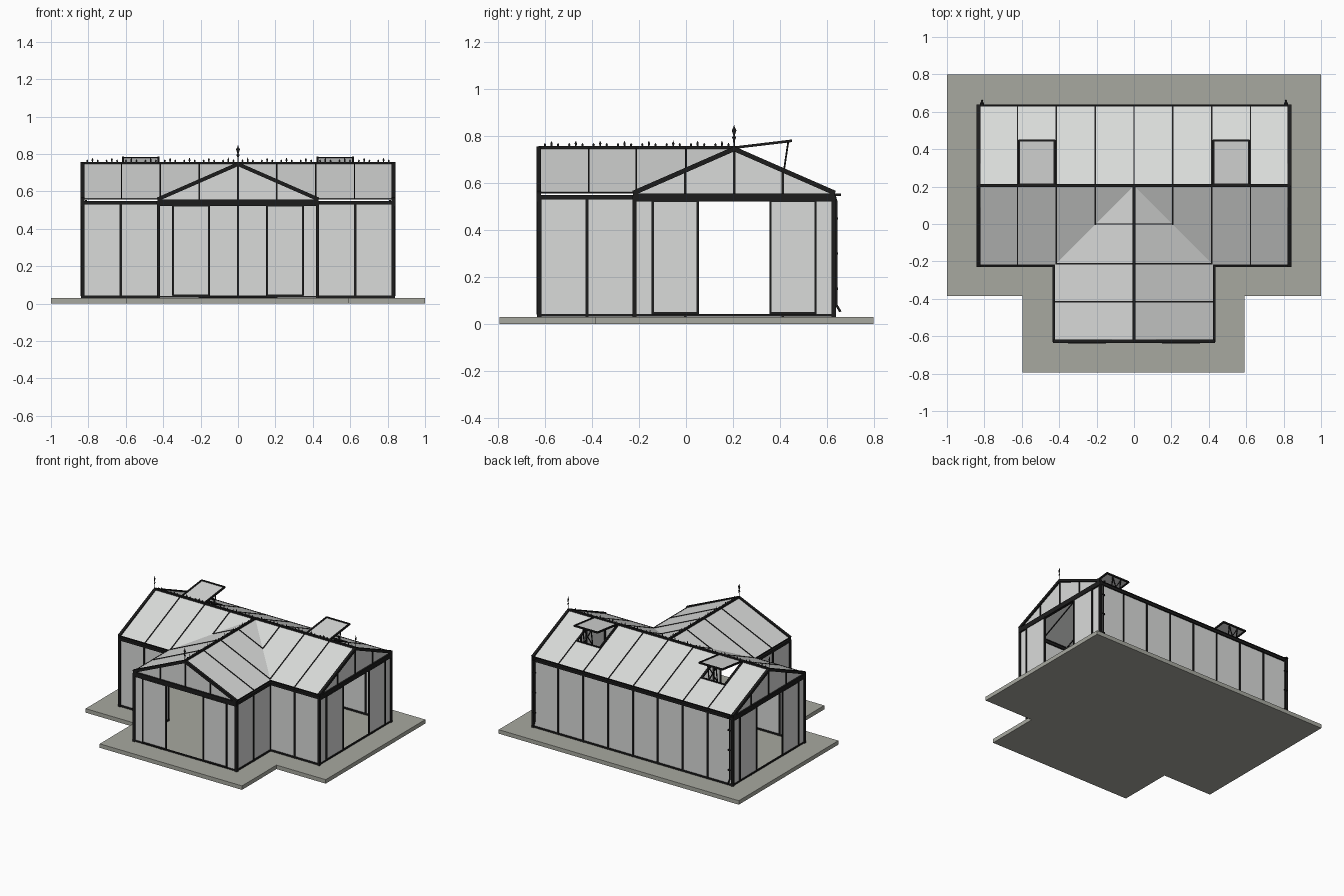
import bpy, bmesh
from mathutils import Vector, Matrix

cube = bpy.data.objects.get("Cube")
if cube:
    bpy.data.objects.remove(cube, do_unlink=True)


def material(name, rgb):
    m = bpy.data.materials.new(name)
    m.use_nodes = True
    m.diffuse_color = (*rgb, 1)
    m.node_tree.nodes["Principled BSDF"].inputs["Base Color"].default_value = (*rgb, 1)
    return m


STONE = material("stone grey", (0.39, 0.395, 0.35))
METAL = material("black metal", (0.012, 0.012, 0.012))
GLASS = material("pale glass", (0.70, 0.71, 0.70))

# Main dimensions
LENGTH, HALF, MID, FRONT = 0.83, 0.425, 0.205, -0.625
FLOOR, EAVE, ROOF, RIDGE = 0.03, 0.54, 0.56, 0.75
BAY = 0.2075
BACK, INNER = MID + HALF, MID - HALF
SIDES = (-1, 1)


def finish(name, bm, mat):
    mesh = bpy.data.meshes.new(name)
    bm.to_mesh(mesh)
    bm.free()
    mesh.materials.append(mat)
    ob = bpy.data.objects.new(name, mesh)
    bpy.context.collection.objects.link(ob)
    return ob


def bars(name, pairs, width):
    """Square metal bars between pairs of points."""
    bm = bmesh.new()
    for a, b in pairs:
        a, b = Vector(a), Vector(b)
        d = b - a
        rot = d.to_track_quat('Z', 'Y').to_matrix().to_4x4()
        size = Matrix.Diagonal((width, width, d.length + width * 0.5, 1))
        bmesh.ops.create_cube(bm, size=1, matrix=Matrix.Translation((a + b) / 2) @ rot @ size)
    return finish(name, bm, METAL)


def panes(name, polys, mat=GLASS):
    """Flat sheets from outlines."""
    bm = bmesh.new()
    for poly in polys:
        bm.faces.new([bm.verts.new(p) for p in poly])
    return finish(name, bm, mat)


def loop(pts):
    return list(zip(pts, pts[1:] + pts[:1]))


def roof_z(offset):
    return RIDGE - (RIDGE - ROOF) * abs(offset) / HALF


# Stone plinth
bm = bmesh.new()
outline = [(-1, 0.8), (-1, -0.385), (-0.595, -0.385), (-0.595, -0.795),
           (0.59, -0.795), (0.59, -0.385), (1, -0.385), (1, 0.8)]
face = bm.faces.new([bm.verts.new((x, y, 0)) for x, y in outline])
top = bmesh.ops.extrude_face_region(bm, geom=[face])
bmesh.ops.translate(bm, vec=(0, 0, FLOOR),
                    verts=[v for v in top["geom"] if isinstance(v, bmesh.types.BMVert)])
bmesh.ops.recalc_face_normals(bm, faces=bm.faces)
finish("stone_plinth", bm, STONE)

# Long glass walls with glazing bars
walls = [((-LENGTH, BACK), (LENGTH, BACK), 8)]
for s in SIDES:
    walls += [((s * LENGTH, INNER), (s * HALF, INNER), 2), ((s * HALF, INNER), (s * HALF, FRONT), 2)]
sheets, mullions, rails = [], [], []
for (ax, ay), (bx, by), bays in walls:
    sheets.append([(ax, ay, FLOOR), (bx, by, FLOOR), (bx, by, EAVE), (ax, ay, EAVE)])
    for i in range(bays + 1):
        x, y = ax + (bx - ax) * i / bays, ay + (by - ay) * i / bays
        mullions.append(((x, y, FLOOR), (x, y, EAVE)))
    rails += [((ax, ay, EAVE), (bx, by, EAVE))]
    mullions += [((ax, ay, FLOOR + 0.007), (bx, by, FLOOR + 0.007))]
panes("side_wall_glass", sheets)
bars("side_wall_mullions", mullions, 0.012)
bars("eave_gutters", rails, 0.02)


# Flat ornament at the gable peak
def ornament(place):
    half = [(0.003, RIDGE), (0.004, 0.785), (0.009, 0.795), (0.003, 0.803),
            (0.010, 0.825), (0.003, 0.838), (0.001, 0.847)]
    pts = half + [(-u, z) for u, z in reversed(half)]
    return [place(u, 0.008, z) for u, z in pts]


# Gable ends with open sliding doors
def gable_end(label, place):
    rect = lambda a, b, d, z0, z1: [place(a, d, z0), place(b, d, z0), place(b, d, z1), place(a, d, z1)]
    panes(label + "_fixed_glass", [rect(s * HALF, s * BAY, 0, FLOOR, EAVE) for s in SIDES]
          + [[place(-HALF, 0, EAVE + 0.01), place(HALF, 0, EAVE + 0.01), place(HALF, 0, ROOF),
              place(0, 0, RIDGE), place(-HALF, 0, ROOF)]])
    doors = [rect(s * 0.155, s * 0.347, 0.008, 0.045, 0.525) for s in SIDES]
    panes(label + "_door_glass", doors)
    bars(label + "_door_frames", [e for d in doors for e in loop(d)], 0.01)
    bars(label + "_corner_posts", [(place(s * HALF, 0, FLOOR), place(s * HALF, 0, EAVE)) for s in SIDES], 0.018)
    bars(label + "_beams", [(place(-HALF, 0.002, z), place(HALF, 0.002, z)) for z in (0.532, 0.547)]
         + [(place(s * HALF, 0.002, ROOF), place(0, 0.002, RIDGE - 0.004)) for s in SIDES], 0.02)
    bars(label + "_studs", [(place(u, 0, EAVE), place(u, 0, roof_z(u))) for u in (-BAY, 0, BAY)]
         + [(place(s * BAY, 0, FLOOR), place(s * BAY, 0, EAVE)) for s in SIDES]
         + [(place(-HALF, 0, FLOOR + 0.007), place(HALF, 0, FLOOR + 0.007))], 0.01)
    panes(label + "_finial", [ornament(place)], METAL)


gable_end("front_gable", lambda u, d, z: (u, FRONT - d, z))
gable_end("left_gable", lambda u, d, z: (LENGTH + d, MID + u, z))
gable_end("right_gable", lambda u, d, z: (-LENGTH - d, MID + u, z))

# Roof glass; the back slope leaves two vent holes
slopes, rafters = [], []
for s in SIDES:
    slopes.append([(s * LENGTH, INNER, ROOF), (s * HALF, INNER, ROOF), (0, MID, RIDGE), (s * LENGTH, MID, RIDGE)])
    slopes.append([(s * HALF, FRONT, ROOF), (0, FRONT, RIDGE), (0, MID, RIDGE), (s * HALF, INNER, ROOF)])
for i in range(-4, 4):
    a, b = i * BAY, (i + 1) * BAY
    y = MID + HALF / 2 if i in (-3, 2) else MID
    slopes.append([(a, y, roof_z(y - MID)), (b, y, roof_z(y - MID)), (b, BACK, ROOF), (a, BACK, ROOF)])
panes("roof_glass", slopes)

# Roof glazing bars
for i in range(-4, 5):
    x = i * BAY
    reach = min(HALF, abs(x))
    rafters.append(((x, MID, RIDGE), (x, BACK, ROOF)))
    if i:
        rafters.append(((x, MID, RIDGE), (x, MID - reach, roof_z(reach))))
for y in (-0.415, -0.212, 0.0):
    reach = min(HALF, MID - y)
    rafters += [((0, y, RIDGE), (s * reach, y, roof_z(reach))) for s in SIDES]
bars("roof_glazing_bars", rafters, 0.007)
bars("roof_edge_strips", [((-LENGTH, BACK, ROOF), (LENGTH, BACK, ROOF))]
     + [((s * LENGTH, INNER, ROOF), (s * HALF, INNER, ROOF)) for s in SIDES]
     + [((s * HALF, INNER, ROOF), (s * HALF, FRONT, ROOF)) for s in SIDES], 0.006)
bars("ridge_beams", [((-LENGTH, MID, RIDGE), (LENGTH, MID, RIDGE)), ((0, FRONT, RIDGE), (0, MID, RIDGE))], 0.016)


# Flat cresting along the ridges
def cresting(name, place, start, end):
    count = round((end - start) / 0.104)
    step = (end - start) / count
    shapes = []
    for i in range(count):
        c = start + (i + 0.5) * step
        for off, height in ((-0.028, 0.020), (0, 0.029), (0.028, 0.020)):
            outline = ((-0.002, 0), (0.002, 0), (0.005, 0.6), (0, 1), (-0.005, 0.6))
            shapes.append([place(c + off + u, 0.752 + t * height) for u, t in outline])
    panes(name, shapes, METAL)


cresting("main_ridge_cresting", lambda u, z: (u, MID, z), -LENGTH, LENGTH)
cresting("wing_ridge_cresting", lambda u, z: (0, u, z), FRONT, MID)

# Raised roof vents with openers, and downpipes at the back corners
for s, side in zip(SIDES, ("right", "left")):
    a, b = s * 0.425, s * 0.615
    lid = [(a, 0.212, 0.752), (b, 0.212, 0.752), (b, 0.447, 0.78), (a, 0.447, 0.78)]
    panes(side + "_vent_glass", [lid])
    bars(side + "_vent_frame", loop(lid), 0.011)
    y = MID + HALF / 2
    z = roof_z(HALF / 2)
    bars(side + "_vent_curb", [((a, y, z), (b, y, z))]
         + [((x, MID, RIDGE), (x, y, z)) for x in (a, b)], 0.01)
    c = (a + b) / 2
    legs = [((c + o, y, z), (c + o, y + 0.018, 0.775)) for o in (-0.035, 0.035)]
    legs += [((c - 0.035, y, z), (c + 0.035, y + 0.018, 0.775)),
             ((c + 0.035, y, z), (c - 0.035, y + 0.018, 0.775))]
    bars(side + "_vent_opener", legs, 0.006)

    curve = bpy.data.curves.new(side + "_downpipe", 'CURVE')
    curve.dimensions = '3D'
    curve.bevel_depth = 0.006
    curve.bevel_resolution = 1
    path = curve.splines.new('POLY')
    points = [(0.635, EAVE), (0.641, 0.52), (0.641, 0.08), (0.658, 0.052)]
    path.points.add(len(points) - 1)
    for p, (py, pz) in zip(path.points, points):
        p.co = (s * 0.812, py, pz, 1)
    curve.use_fill_caps = True
    curve.materials.append(METAL)
    bpy.context.collection.objects.link(bpy.data.objects.new(side + "_downpipe", curve))
    bars(side + "_pipe_brackets", [((s * 0.803, 0.644, h), (s * 0.821, 0.644, h))
                                   for h in (0.15, 0.3, 0.45)], 0.009)
    bars(side + "_gutter_end", [((s * 0.812, BACK, 0.55), (s * 0.812, 0.658, 0.55))], 0.01)
